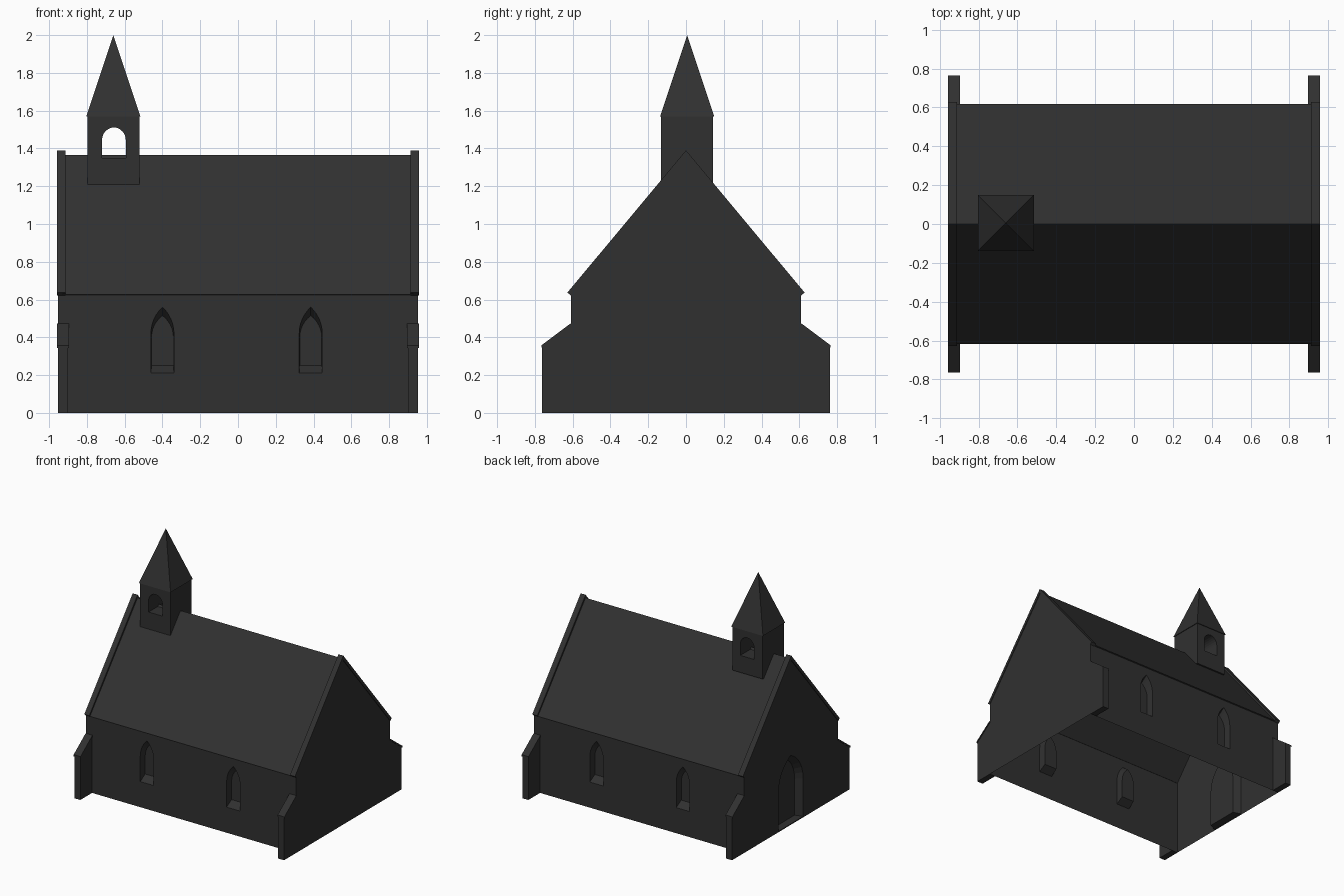
import bpy, bmesh, math
from mathutils import Vector

if "Cube" in bpy.data.objects:
    bpy.data.objects.remove(bpy.data.objects["Cube"], do_unlink=True)

stone = bpy.data.materials.new("dark_stone")
stone.use_nodes = True
COLOR = (0.03, 0.03, 0.03, 1)
stone.diffuse_color = COLOR
stone.node_tree.nodes["Principled BSDF"].inputs["Base Color"].default_value = COLOR

END = 0.952      # gable plane
WALL = 0.61      # side wall plane
EAVE = 0.63
RIDGE = 1.365


def finish(bm, name):
    mesh = bpy.data.meshes.new(name)
    bm.to_mesh(mesh)
    bm.free()
    mesh.materials.append(stone)
    obj = bpy.data.objects.new(name, mesh)
    bpy.context.collection.objects.link(obj)
    return obj


def arch(cx, half, base, spring, apex, steps=6):
    """Outline of a pointed arch opening."""
    rise = apex - spring
    r = (half ** 2 + rise ** 2) / (2 * half)
    top = math.asin(min(1, rise / r))
    side = [(half - r + r * math.cos(top * i / steps), spring + r * math.sin(top * i / steps))
            for i in range(steps)]
    right = [(half, base)] + side
    pts = right + [(0, apex)] + [(-u, v) for u, v in reversed(right)]
    return [(cx + u, v) for u, v in pts]


def loop(bm, pts, place, depth=0.0):
    verts = [bm.verts.new(place(u, v, depth)) for u, v in pts]
    edges = [bm.edges.new((verts[i - 1], verts[i])) for i in range(len(verts))]
    return verts, edges


def wall(name, outline, recesses, place, depth):
    """Flat wall with splayed recesses, each given as outer and inner outlines."""
    bm = bmesh.new()
    edges = loop(bm, outline, place)[1]
    pairs = []
    for outer, inner in recesses:
        a, e = loop(bm, outer, place)
        edges += e
        pairs.append((a, inner))
    outward = Vector(place(0, 0, 0)) - Vector(place(0, 0, 1))
    bmesh.ops.triangle_fill(bm, edges=edges, use_beauty=True, normal=outward)
    for a, inner in pairs:
        b = loop(bm, inner, place, depth)[0]
        for i in range(len(a)):
            bm.faces.new((a[i - 1], a[i], b[i], b[i - 1]))
        bm.faces.new(b)
    bmesh.ops.recalc_face_normals(bm, faces=bm.faces)
    bm.normal_update()
    total = sum((f.normal * f.calc_area() for f in bm.faces), Vector())
    if total.dot(outward) < 0:
        bmesh.ops.reverse_faces(bm, faces=bm.faces)
    return finish(bm, name)


def prism(name, outline, place, start, end, holes=()):
    """Closed solid extruded from an outline with optional openings."""
    bm = bmesh.new()
    edges = []
    for pts in (outline, *holes):
        edges += loop(bm, pts, place, start)[1]
    bmesh.ops.triangle_fill(bm, edges=edges, use_beauty=True)
    out = bmesh.ops.extrude_face_region(bm, geom=bm.faces[:], use_keep_orig=True)
    move = Vector(place(0, 0, end)) - Vector(place(0, 0, start))
    bmesh.ops.translate(bm, vec=move,
                        verts=[g for g in out["geom"] if isinstance(g, bmesh.types.BMVert)])
    bmesh.ops.recalc_face_normals(bm, faces=bm.faces)
    return finish(bm, name)


def along_x(u, v, d):
    return (d, u, v)


def along_y(u, v, d):
    return (u, d, v)


def mirrored(pts):
    return pts + [(-u, v) for u, v in reversed(pts) if u != 0]


# Side walls with two lancet windows each
windows = [(arch(x, 0.061, 0.21, 0.42, 0.56), arch(x, 0.058, 0.25, 0.40, 0.515))
           for x in (-0.40, 0.385)]
rect = [(-END, 0), (END, 0), (END, EAVE), (-END, EAVE)]
for side, s in (("front", -1), ("back", 1)):
    wall(side + "_wall", rect, windows,
         lambda u, v, d, s=s: (u, s * (WALL - d), v), 0.06)

# Gable walls, the left-hand one in plan holding the doorway
gable = mirrored([(WALL, 0), (WALL, EAVE), (0, RIDGE)])
door = (arch(0, 0.16, 0.008, 0.32, 0.57), arch(0, 0.135, 0.012, 0.31, 0.53))
for side, s, holes in (("plain", 1, []), ("door", -1, [door])):
    wall(side + "_gable", gable, holes,
         lambda u, v, d, s=s: (s * (END - d), u, v), 0.06)

# Roof
roof = mirrored([(0, RIDGE), (0.618, 0.628), (0.606, 0.622), (0, RIDGE - 0.018)])
roof = [(0, RIDGE), (0.618, 0.628), (0.606, 0.622), (0, RIDGE - 0.018),
        (-0.606, 0.622), (-0.618, 0.628)]
prism("roof", roof, along_x, -0.93, 0.93)

# Gable copings and corner buttresses
coping = [(0, 1.39), (0.628, 0.637), (0.61, 0.622), (0, RIDGE - 0.012),
          (-0.61, 0.622), (-0.628, 0.637)]
for side, s in (("right", -1), ("left", 1)):
    prism(side + "_coping", coping, along_x, s * 0.912, s * 0.957)
    for end, t in (("front", -1), ("back", 1)):
        body = [(t * y, z) for y, z in ((WALL, 0), (0.762, 0), (0.762, 0.352), (WALL, 0.466))]
        cap = [(t * y, z) for y, z in ((WALL, 0.46), (0.765, 0.344), (0.765, 0.358), (WALL, 0.474))]
        prism(f"{end}_{side}_buttress", body, along_x, s * 0.899, s * END)
        prism(f"{end}_{side}_buttress_cap", cap, along_x, s * 0.895, s * 0.957)

# Bell turret with an arched opening right through
TX, TY = -0.66, 0.006
turret = [(TX - 0.138, 1.21), (TX + 0.138, 1.21), (TX + 0.138, 1.572), (TX - 0.138, 1.572)]
opening = arch(TX + 0.003, 0.063, 1.35, 1.445, 1.512)
prism("bell_turret", turret, along_y, TY - 0.138, TY + 0.138, [opening])

# Spire
bm = bmesh.new()
base = [bm.verts.new((TX + a * 0.144, TY + b * 0.144, 1.568))
        for a, b in ((-1, -1), (1, -1), (1, 1), (-1, 1))]
tip = bm.verts.new((TX, TY, 2.0))
bm.faces.new(base[::-1])
for i in range(4):
    bm.faces.new((base[i - 1], base[i], tip))
finish(bm, "spire")
